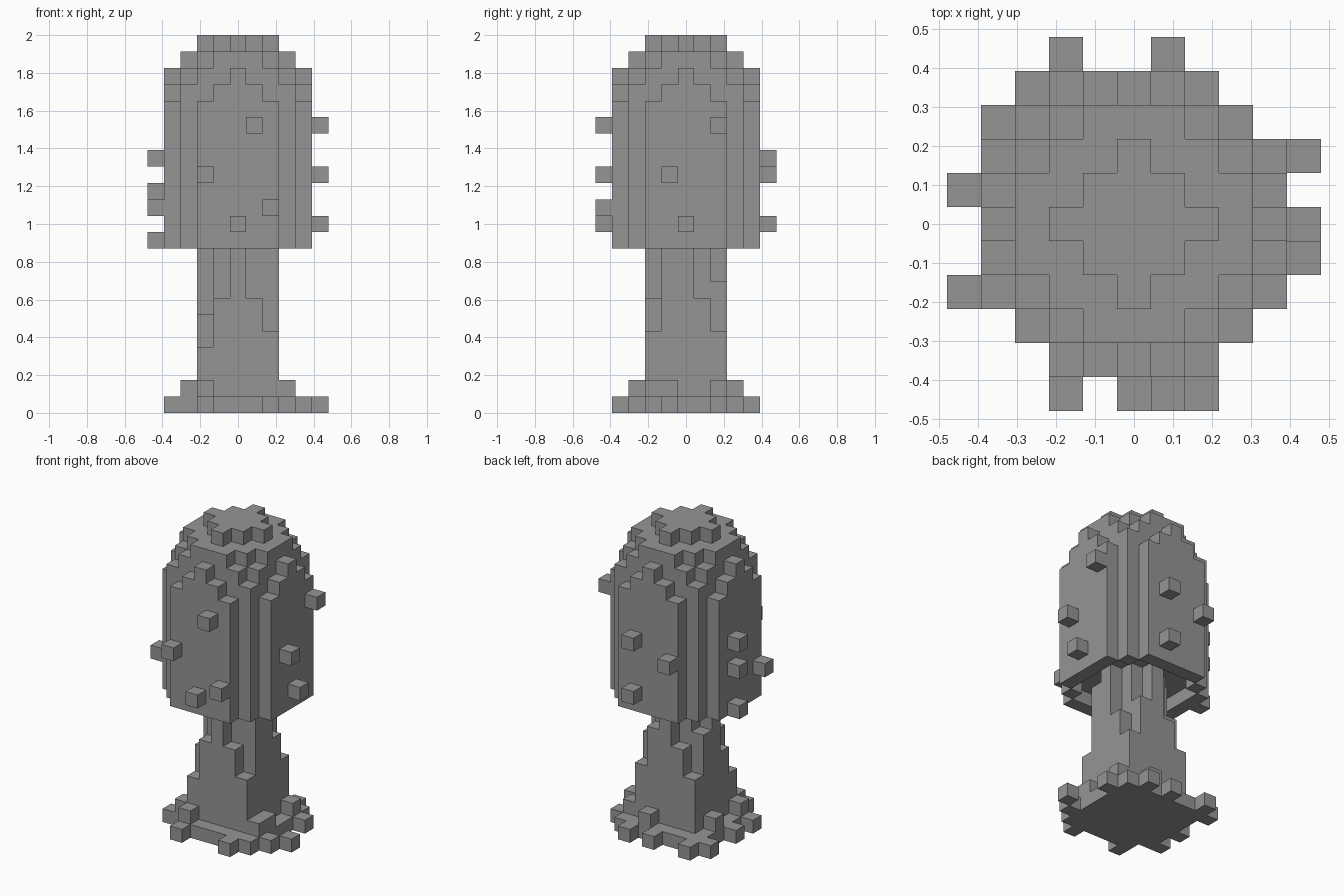
import bpy, bmesh
from mathutils import Vector

if "Cube" in bpy.data.objects:
    bpy.data.objects.remove(bpy.data.objects["Cube"])

V = 2 / 23          # cube size: the model is 23 cubes tall
DIRS = [(1, 0, 0), (-1, 0, 0), (0, 1, 0), (0, -1, 0), (0, 0, 1), (0, 0, -1)]

dark = bpy.data.materials.new("dark_grey")
dark.diffuse_color = (0.3, 0.3, 0.3, 1)
dark.use_nodes = True
dark.node_tree.nodes["Principled BSDF"].inputs["Base Color"].default_value = dark.diffuse_color


def disc(r2, z0, z1, inner=-1):
    """Cubes of a stepped disc (or ring) filling layers z0..z1-1."""
    n = range(-5, 6)
    return {(x, y, z) for x in n for y in n for z in range(z0, z1)
            if inner < x * x + y * y <= r2}


def column(x, y, z0, z1):
    return {(x, y, z) for z in range(z0, z1)}


# Head: cylinder with a recess below and a stepped dome
head = disc(20, 10, 11, inner=13) | disc(20, 11, 19)
for layer, r2 in ((19, 18), (20, 16), (21, 10), (22, 4)):
    head |= disc(r2, layer, layer + 1)

# Bumps scattered over the four head faces
bumps = {(1, -5, 17), (-2, -5, 14), (2, -5, 12), (0, -5, 11)}
bumps |= {(5, 2, 17), (5, -1, 14), (5, 0, 11)}
bumps |= {(1, 5, 15), (-2, 5, 14), (1, 5, 11)}
bumps |= {(-5, 1, 15), (-5, 1, 13), (-5, -2, 12), (-5, 1, 10)}

# Stem: core with columns of uneven height flaring it downward
stem = disc(4, 1, 11)
for x, y, top in ((-1, -2, 7), (1, -2, 7), (-2, -2, 4), (2, -2, 5),
                  (-2, -1, 6), (2, -1, 10), (2, 1, 7), (2, 2, 5),
                  (1, 2, 8), (-1, 2, 7), (-2, 2, 5), (-2, 1, 8)):
    stem |= column(x, y, 1, top)

# Base: ragged ground disc with a few raised cubes
base = disc(13, 0, 1)
for x, y in ((2, -4), (3, -3), (4, -2), (5, -1), (4, 2), (-2, -4), (3, 3),
             (-4, -2), (0, 4), (-3, 4), (-4, 3), (-4, 0), (2, 4), (-3, 3)):
    base.add((x, y, 0))
for x, y in ((-2, -3), (3, -2), (3, -1), (3, 2), (-3, -2), (1, 3), (-3, 1)):
    base.add((x, y, 1))

parts = {"head": head, "head_bumps": bumps, "stem": stem, "base": base}
solid = set().union(*parts.values())


def build(name, cells):
    """Mesh only the cube faces that are not covered by another cube."""
    bm = bmesh.new()
    for c in sorted(cells):
        centre = Vector((c[0], c[1], c[2] + 0.5))
        for d in DIRS:
            if tuple(a + b for a, b in zip(c, d)) in solid:
                continue
            n = Vector(d)
            u = Vector((d[1], d[2], d[0]))
            w = n.cross(u)
            mid = centre + n * 0.5
            bm.faces.new([bm.verts.new((mid + u * (a * 0.5) + w * (b * 0.5)) * V)
                          for a, b in ((-1, -1), (1, -1), (1, 1), (-1, 1))])
    bmesh.ops.remove_doubles(bm, verts=bm.verts, dist=0.001)
    bmesh.ops.dissolve_limit(bm, angle_limit=0.01, verts=bm.verts, edges=bm.edges)
    mesh = bpy.data.meshes.new(name)
    bm.to_mesh(mesh)
    bm.free()
    mesh.materials.append(dark)
    bpy.context.collection.objects.link(bpy.data.objects.new(name, mesh))


for name, cells in parts.items():
    build(name, cells)
